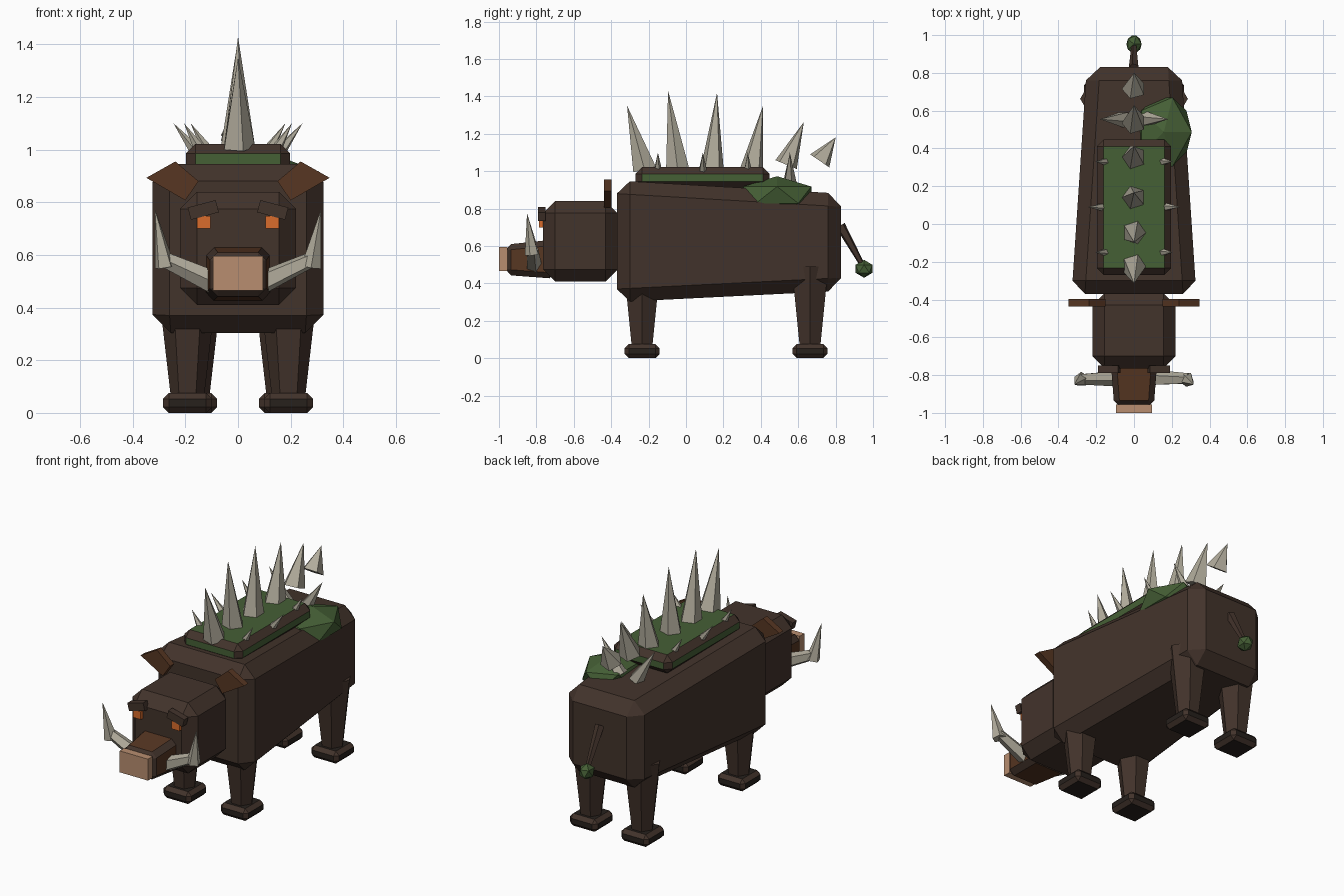
import bpy, bmesh, math
from mathutils import Vector, Matrix

if "Cube" in bpy.data.objects:
    bpy.data.objects.remove(bpy.data.objects["Cube"])


def mat(name, r, g, b):
    m = bpy.data.materials.new(name)
    m.diffuse_color = (r, g, b, 1)
    m.use_nodes = True
    m.node_tree.nodes["Principled BSDF"].inputs["Base Color"].default_value = m.diffuse_color
    return m


HIDE = mat("hide", 0.055, 0.033, 0.024)
RUST = mat("rust_brown", 0.095, 0.037, 0.016)
MOSS = mat("moss", 0.06, 0.115, 0.036)
BONE = mat("bone", 0.44, 0.41, 0.33)
TAN = mat("tan", 0.48, 0.27, 0.16)
GLOW = mat("eye_orange", 0.7, 0.15, 0.025)
HOOF = mat("hoof_black", 0.02, 0.015, 0.012)


def finish(name, bm, *mats):
    bmesh.ops.recalc_face_normals(bm, faces=bm.faces)
    me = bpy.data.meshes.new(name)
    bm.to_mesh(me)
    bm.free()
    for m in mats:
        me.materials.append(m)
    ob = bpy.data.objects.new(name, me)
    bpy.context.collection.objects.link(ob)
    return ob


def box(name, front, back, mats, bevel=0, cx=0, tilt=0):
    """Tapered box between two end sections (y, half width, z low, z high)."""
    bm = bmesh.new()
    ends = []
    for y, h, z0, z1 in (front, back):
        ends.append([bm.verts.new((cx + x, y, z)) for x, z in
                     ((-h, z0), (h, z0), (h, z1), (-h, z1))])
    a, b = ends
    bm.faces.new(a)
    bm.faces.new(b)
    for i in range(4):
        j = (i + 1) % 4
        bm.faces.new((a[i], a[j], b[j], b[i]))
    if tilt:
        mid = Vector((cx, 0, (front[2] + front[3]) / 2))
        bmesh.ops.rotate(bm, verts=bm.verts, cent=mid,
                         matrix=Matrix.Rotation(tilt, 3, 'Y'))
    ob = finish(name, bm, *mats)
    if bevel:
        mod = ob.modifiers.new("bevel", 'BEVEL')
        mod.width = bevel
        mod.segments = 1
        mod.limit_method = 'NONE'
        mod.material = len(mats) - 1   # chamfers take the last material
    return ob


def spike(name, p, q, r0, r1, m, sides=5):
    """Faceted cone or frustum from p to q."""
    p, q = Vector(p), Vector(q)
    rot = (q - p).to_track_quat('Z', 'Y')
    bm = bmesh.new()

    def ring(c, r):
        return [bm.verts.new(c + rot @ Vector((r * math.cos(t), r * math.sin(t), 0)))
                for t in (2 * math.pi * i / sides for i in range(sides))]
    a = ring(p, r0)
    bm.faces.new(a)
    if r1:
        b = ring(q, r1)
        bm.faces.new(b)
    else:
        tip = bm.verts.new(q)
    for i in range(sides):
        j = (i + 1) % sides
        bm.faces.new((a[i], a[j], b[j], b[i]) if r1 else (a[i], a[j], tip))
    return finish(name, bm, m)


def blob(name, c, radii, m):
    bm = bmesh.new()
    bmesh.ops.create_icosphere(bm, subdivisions=1, radius=1)
    bmesh.ops.scale(bm, vec=radii, verts=bm.verts)
    bmesh.ops.translate(bm, vec=c, verts=bm.verts)
    return finish(name, bm, m)


# Torso, head and snout
box("body", (-0.37, 0.33, 0.30, 0.95), (0.83, 0.25, 0.36, 0.88), [HIDE], 0.07)
box("head", (-0.765, 0.22, 0.41, 0.84), (-0.365, 0.22, 0.41, 0.84), [HIDE], 0.065)
box("snout", (-0.965, 0.105, 0.445, 0.607), (-0.70, 0.125, 0.425, 0.635), [RUST, HIDE], 0.03)
box("nose", (-1.0, 0.095, 0.465, 0.595), (-0.955, 0.095, 0.465, 0.595), [TAN])

# Mossy back plate with brown chamfers, moss patch on the rump
box("back_plate", (-0.27, 0.197, 0.91, 1.022), (0.447, 0.197, 0.91, 1.022), [MOSS, HIDE], 0.036)
blob("moss_patch", (0.158, 0.487, 0.873), (0.165, 0.215, 0.1), MOSS)

# Row of big spines: base y, base z, tip y, tip z
SPINES = [(-0.222, 1.01, -0.315, 1.35), (-0.045, 1.01, -0.096, 1.43),
          (0.14, 1.01, 0.166, 1.42), (0.352, 1.01, 0.412, 1.35),
          (0.535, 1.035, 0.63, 1.263), (0.715, 1.055, 0.80, 1.18)]
for i, (y0, z0, y1, z1) in enumerate(SPINES):
    spike(f"spine_{i + 1}", (0, y0, z0), (0, y1, z1), 0.065, 0, BONE)

# Side spikes: y, base x, base z, tip x, radius
SIDE_SPIKES = [(-0.15, 0.145, 1.0, 0.205, 0.023), (0.09, 0.165, 1.0, 0.245, 0.023),
               (0.33, 0.145, 1.0, 0.205, 0.023), (0.555, 0.055, 0.90, 0.18, 0.045)]

for s, side in ((-1, "left"), (1, "right")):
    for i, (y, x0, z0, x1, r) in enumerate(SIDE_SPIKES):
        spike(f"{side}_side_spike_{i + 1}", (s * x0, y, z0), (s * x1, y, 1.1), r, 0, BONE)

    # Eyes and slanted brows
    box(f"{side}_eye", (-0.785, 0.026, 0.70, 0.747), (-0.74, 0.026, 0.70, 0.747), [GLOW], cx=s * 0.13)
    box(f"{side}_brow", (-0.79, 0.055, 0.747, 0.795), (-0.75, 0.055, 0.747, 0.795),
        [HIDE], cx=s * 0.132, tilt=s * math.radians(15))

    # Flat triangular ears
    bm = bmesh.new()
    tri = bm.faces.new([bm.verts.new((s * x, -0.438, z)) for x, z in
                        ((0.348, 0.893), (0.238, 0.955), (0.15, 0.88), (0.2, 0.807))])
    ext = bmesh.ops.extrude_face_region(bm, geom=[tri], use_keep_orig=True)
    bmesh.ops.translate(bm, vec=(0, 0.04, 0),
                        verts=[g for g in ext["geom"] if isinstance(g, bmesh.types.BMVert)])
    finish(f"{side}_ear", bm, RUST)

    # Two-part tusks
    spike(f"{side}_tusk_base", (s * 0.09, -0.815, 0.495), (s * 0.285, -0.82, 0.585), 0.045, 0.03, BONE)
    spike(f"{side}_tusk_tip", (s * 0.278, -0.822, 0.555), (s * 0.316, -0.85, 0.775), 0.04, 0, BONE)

    # Hexagonal legs with chamfered hooves
    for end, x, y in (("front", 0.192, -0.235), ("rear", 0.172, 0.663)):
        spike(f"{side}_{end}_leg", (s * x, y, 0.05), (s * x, y, 0.49), 0.062, 0.113, HIDE, 6)
        box(f"{side}_{end}_hoof", (y - 0.093, 0.093, 0, 0.075), (y + 0.093, 0.093, 0, 0.075),
            [HOOF, HIDE], 0.022, cx=s * x)

# Tail with a mossy tuft
spike("tail", (0, 0.825, 0.71), (0, 0.945, 0.495), 0.028, 0.014, HIDE)
blob("tail_tuft", (0, 0.952, 0.478), (0.045, 0.053, 0.048), MOSS)
